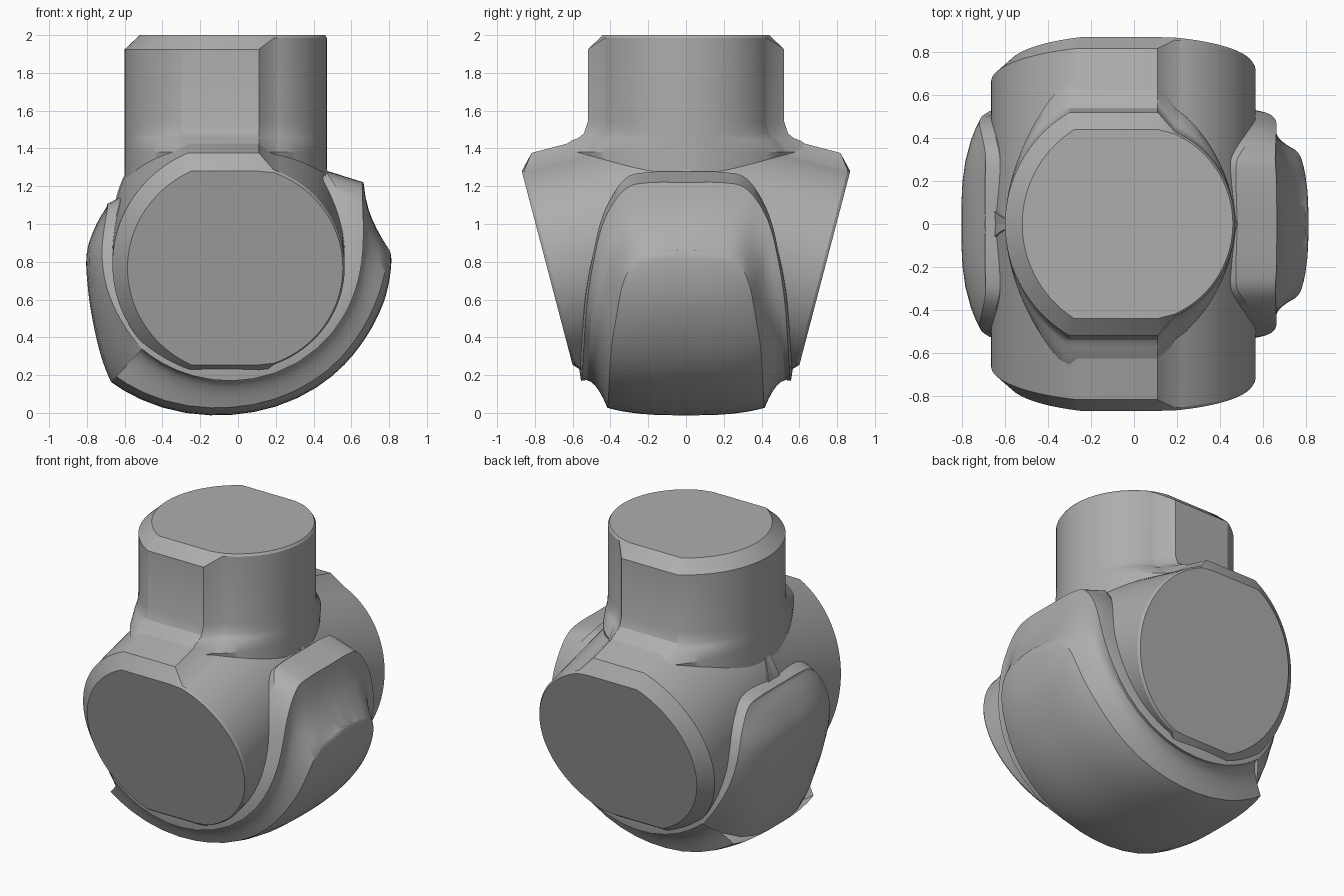
import bpy, bmesh, math
from mathutils import Vector, Matrix

if "Cube" in bpy.data.objects:
    bpy.data.objects.remove(bpy.data.objects["Cube"])

grey = bpy.data.materials.new("plain grey")
grey.use_nodes = True
GREY = (0.42, 0.42, 0.42, 1)
grey.diffuse_color = GREY
grey.node_tree.nodes["Principled BSDF"].inputs["Base Color"].default_value = GREY


def finish(name, bm, angle):
    bmesh.ops.remove_doubles(bm, verts=bm.verts, dist=0.0005)
    bmesh.ops.recalc_face_normals(bm, faces=bm.faces)
    mesh = bpy.data.meshes.new(name)
    bm.to_mesh(mesh)
    bm.free()
    mesh.materials.append(grey)
    obj = bpy.data.objects.new(name, mesh)
    bpy.context.collection.objects.link(obj)
    bpy.ops.object.select_all(action='DESELECT')
    obj.select_set(True)
    bpy.context.view_layer.objects.active = obj
    bpy.ops.object.shade_smooth_by_angle(angle=math.radians(angle))
    return obj


def outline(r_big, flat, r_small, n=20):
    """Pipe section: large clipped arc on one side, stepped down to a small arc."""
    start = math.asin(flat / r_big)
    end = math.acos(0.19 / r_small)
    half = [(-r_big * math.cos(start * i / n), r_big * math.sin(start * i / n))
            for i in range(n + 1)]
    half.append((0.11, flat))
    half += [(r_small * math.cos(end * (1 - i / n)), r_small * math.sin(end * (1 - i / n)))
             for i in range(n + 1)]
    return half + [(x, -y) for x, y in half[-2:0:-1]]


def pipe(name, size, base, length, matrix, flare=()):
    """Stepped pipe with a chamfered rim; flare rows are (height, outward offset)."""
    big, flat, small = size
    side = outline(big, flat, small)
    top = outline(big - 0.08, flat - 0.08, small - 0.01)
    rings = [[(x, y, base) for x, y in side]]
    for z, grow in flare:
        rings.append([(x, y * (1 + grow * abs(y) / flat ** 2), z) for x, y in side])
    rings.append([(x, y, length - (0.075 if x < 0.15 else 0.015)) for x, y in side])
    rings.append([(x, y, length) for x, y in top])
    bm = bmesh.new()
    loops = [[bm.verts.new(matrix @ Vector(p)) for p in ring] for ring in rings]
    count = len(side)
    for low, high in zip(loops, loops[1:]):
        for i in range(count):
            j = (i + 1) % count
            bm.faces.new((low[i], low[j], high[j], high[i]))
    bm.faces.new(loops[-1])
    bm.faces.new(loops[0])
    return finish(name, bm, 28)


def spline(keys, steps=6):
    """Smooth curve through the key points."""
    pts = [Vector(k) for k in keys]
    out = []
    for i in range(len(pts) - 1):
        a, b = pts[i], pts[i + 1]
        before, after = pts[max(i - 1, 0)], pts[min(i + 2, len(pts) - 1)]
        for k in range(steps):
            t = k / steps
            out.append(0.5 * (2 * a + (b - before) * t
                              + (2 * before - 5 * a + 4 * b - after) * t * t
                              + (3 * a - before - 3 * b + after) * t ** 3))
    return out + [pts[-1]]


def shell(name, columns):
    """Sheet through contours of (angle below +x, y, radius), mirrored across y."""
    bm = bmesh.new()
    grid = []
    for column in columns:
        line = []
        for phi, y, r in column:
            a = math.radians(phi)
            line.append(bm.verts.new((-0.03 + r * math.cos(a), max(y, 0),
                                      0.85 - r * math.sin(a))))
        grid.append(line)
    for a, b in zip(grid, grid[1:]):
        for i in range(len(a) - 1):
            bm.faces.new((a[i], a[i + 1], b[i + 1], b[i]))
    bmesh.ops.remove_doubles(bm, verts=bm.verts, dist=0.0005)
    twin = bmesh.ops.duplicate(bm, geom=bm.verts[:] + bm.edges[:] + bm.faces[:])
    for v in twin["geom"]:
        if isinstance(v, bmesh.types.BMVert):
            v.co.y = -v.co.y
    return finish(name, bm, 30)


def crowned(edge, crown):
    """Columns from the centre line out to the edge contour, bulging by crown."""
    return [[Vector((p.x, p.y * s, p.z + c * (1 - s ** 3))) for p, c in zip(edge, crown)]
            for s in (0, 0.2, 0.4, 0.6, 0.8, 0.92, 1)]


def buried(edge):
    return [Vector((p.x, p.y, 0.4)) for p in edge]


# Upright neck
pipe("neck", (0.6, 0.52, 0.47), 0.9, 2.0, Matrix(),
     [(1.38, 0.16), (1.44, 0.09), (1.455, 0.05), (1.48, 0.02), (1.54, 0)])

# Two side arms drooping to the front and back
tilt = math.radians(14.7)
for name, s in (("front_arm", -1), ("back_arm", 1)):
    axis = Vector((0, s * math.cos(tilt), -math.sin(tilt)))
    up = Vector((0, s * math.sin(tilt), math.cos(tilt)))
    frame = Matrix((Vector((1, 0, 0)), up, axis)).transposed().to_4x4()
    pipe(name, (0.665, 0.61, 0.565), -0.1, 0.76,
         Matrix.Translation((0, 0, 0.96)) @ frame)

# Lower shield: raised centre band, concave shoulder and chamfered rim
band = spline([(-1, 0, .83), (0, .14, .825), (3, .26, .82), (11, .33, .81),
               (26, .37, .8), (45, .4, .8), (90, .415, .82), (133, .42, .9)])
rim = spline([(-28, 0, .787), (-28, .2, .785), (-26, .32, .765), (-16, .42, .72),
              (0, .48, .69), (30, .53, .68), (90, .555, .68), (133, .555, .7)])
skirt = spline([(-40, 0, .667), (-40, .2, .66), (-37, .32, .65), (-20, .43, .65),
                (0, .49, .64), (30, .54, .63), (90, .565, .62), (133, .565, .62)])
last = len(band) - 1
shoulder = []
for f in (0.15, 0.3, 0.45, 0.6, 0.8):
    dip = 0.2 * f * (1 - f)
    shoulder.append([a.lerp(b, f) - Vector((0, 0, dip)) for a, b in zip(band, rim)])
shell("lower_shield",
      crowned(band, [0.04 * min(1, 2 * i / last) for i in range(last + 1)])
      + shoulder + [rim, skirt, buried(skirt)])

# Domed side plate closing the shield
edge = spline([(201, 0, .71), (201, .2, .71), (199, .33, .7), (190, .42, .69),
               (180, .47, .69), (165, .51, .69), (150, .54, .69), (133, .555, .7)])
border = spline([(206, 0, .66), (206, .2, .66), (203, .34, .65), (192, .44, .64),
                 (180, .49, .64), (165, .52, .63), (150, .55, .62), (133, .565, .62)])
bulge = [v.x for v in spline([(c, 0) for c in (0, 0, .01, .05, .08, .1, .15, .24)])]
shell("side_plate", crowned(edge, bulge) + [border, buried(border)])
